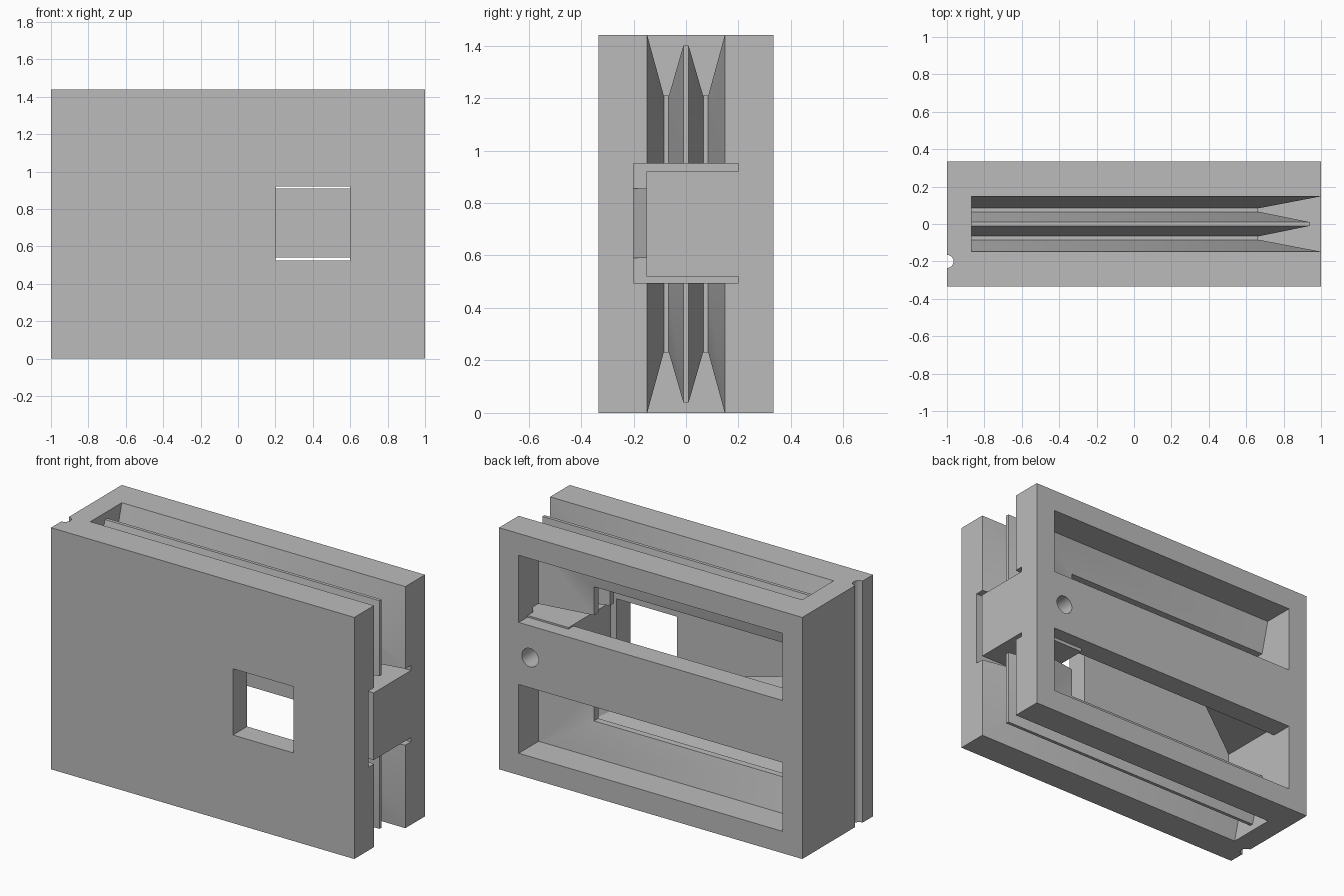
import bpy, bmesh, math
from mathutils import Matrix

cube = bpy.data.objects.get("Cube")
if cube:
    bpy.data.objects.remove(cube, do_unlink=True)

H = 1.44
grey = bpy.data.materials.new("plain_grey")
grey.use_nodes = True
grey.diffuse_color = (0.5, 0.5, 0.5, 1)
grey.node_tree.nodes["Principled BSDF"].inputs["Base Color"].default_value = (0.5, 0.5, 0.5, 1)


def new_object(name, bm):
    bmesh.ops.recalc_face_normals(bm, faces=bm.faces)
    mesh = bpy.data.meshes.new(name)
    bm.to_mesh(mesh)
    bm.free()
    mesh.materials.append(grey)
    ob = bpy.data.objects.new(name, mesh)
    bpy.context.collection.objects.link(ob)
    return ob


def box(name, x, y, z):
    return prism(name, [(x[0], y[0], z[0]), (x[1], y[0], z[0]),
                        (x[1], y[1], z[0]), (x[0], y[1], z[0])], (0, 0, z[1] - z[0]))


def prism(name, points, along):
    bm = bmesh.new()
    face = bm.faces.new([bm.verts.new(p) for p in points])
    ext = bmesh.ops.extrude_face_region(bm, geom=[face])
    bmesh.ops.translate(bm, vec=along, verts=[v for v in ext["geom"] if isinstance(v, bmesh.types.BMVert)])
    return new_object(name, bm)


def cylinder(name, radius, depth, matrix):
    bm = bmesh.new()
    bmesh.ops.create_cone(bm, cap_ends=True, segments=32, radius1=radius, radius2=radius,
                          depth=depth, matrix=matrix)
    return new_object(name, bm)


def combine(tool, operation="DIFFERENCE"):
    mod = body.modifiers.new(tool.name, "BOOLEAN")
    mod.operation, mod.solver, mod.object = operation, "EXACT", tool
    bpy.context.view_layer.objects.active = body
    bpy.ops.object.modifier_apply(modifier=mod.name)
    bpy.data.objects.remove(tool, do_unlink=True)


def mirrored(half):
    # half profile of (y, depth), continued on the other side of y = 0
    return [(-y, d) for y, d in half] + [(y, d) for y, d in reversed(half) if y > 0]


def along_x(name, half, start, end, top):
    pts = [(start, y, H - d if top else d) for y, d in mirrored(half)]
    return prism(name, pts, (end - start, 0, 0))


def along_z(name, half, start, end):
    return prism(name, [(1 - d, y, start) for y, d in mirrored(half)], (0, 0, end - start))


# hollow casing
body = box("casing", (-1, 1), (-0.333, 0.333), (0, H))
combine(box("cavity", (-0.87, 0.87), (-0.2, 0.2), (0.13, 1.31)))

# inner lining that carries the double grooves
lining = [(0.166, 0.05), (0.095, 0.32), (0.055, 0.32), (0, 0.2)]
end_lining = [(0.16, 0.05), (0.095, 0.46), (0.055, 0.46), (0, 0.28)]
for top in (True, False):
    combine(along_x("lining", lining, -0.95, 0.95, top), "UNION")
combine(along_z("end_lining", end_lining, 0.06, H - 0.06), "UNION")

# double V grooves along the top, bottom and right end
groove = [(0.15, -0.01), (0.148, 0), (0.085, 0.23), (0.065, 0.23), (0.01, 0.04), (0, 0.04)]
end_groove = [(0.15, -0.01), (0.148, 0), (0.083, 0.34), (0.067, 0.34), (0.01, 0.06), (0, 0.06)]
for top in (True, False):
    combine(along_x("groove", groove, -0.87, 1.1, top))
combine(along_z("end_groove", end_groove, -0.1, H + 0.1))

# gap around the tongue, back windows and front opening
combine(box("tongue_gap", (0.5, 1.1), (-0.2, 0.2), (0.495, 0.95)))
for z in ((0.13, 0.54), (0.91, 1.31)):
    combine(box("back_window", (-0.87, 0.87), (0.15, 0.4), z))
combine(box("front_opening", (0.2, 0.6), (-0.4, -0.15), (0.525, 0.92)))

# tongue on the back bar and corner gusset
combine(box("tongue", (0.6, 1), (-0.15, 0.25), (0.52, 0.92)), "UNION")
combine(prism("gusset", [(-0.9, -0.2, 0.59), (-0.87, -0.2, 0.59), (-0.33, 0.2, 0.59),
                         (-0.33, 0.25, 0.59), (-0.9, 0.25, 0.59)], (0, 0, 0.265)), "UNION")

# screw hole and side notch
combine(cylinder("screw_hole", 0.055, 0.5, Matrix.Translation((0.795, 0.19, 0.72))
                 @ Matrix.Rotation(math.pi / 2, 4, "X")))
combine(cylinder("side_notch", 0.035, 2, Matrix.Translation((-1, -0.2, 0.7))))

bpy.ops.object.select_all(action="DESELECT")
body.select_set(True)
bpy.context.view_layer.objects.active = body
bpy.ops.object.shade_smooth_by_angle(angle=math.radians(25))
